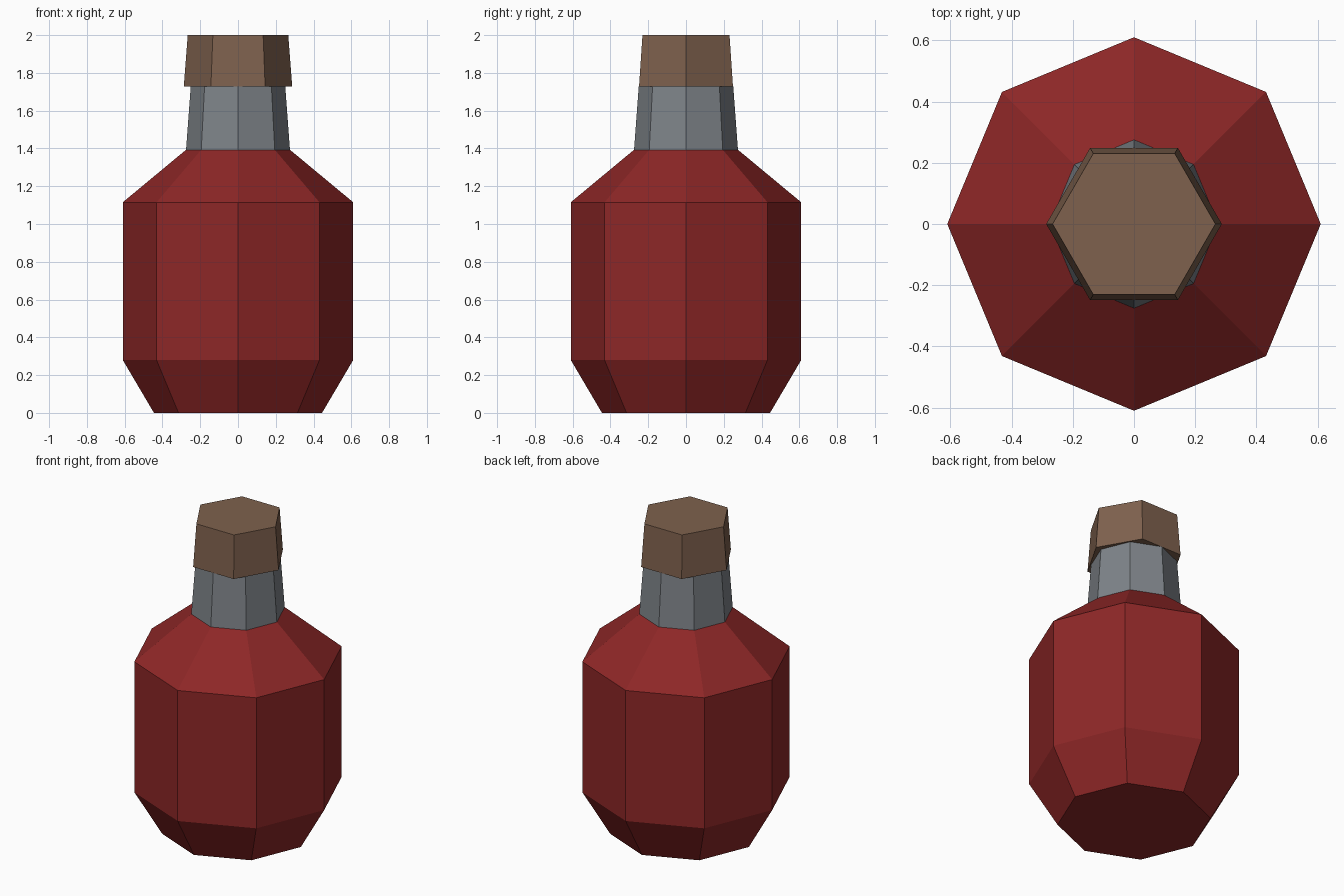
import bpy, bmesh, math

cube = bpy.data.objects.get("Cube")
if cube:
    bpy.data.objects.remove(cube, do_unlink=True)


def material(name, rgb):
    m = bpy.data.materials.new(name)
    m.use_nodes = True
    m.diffuse_color = (*rgb, 1)
    m.node_tree.nodes["Principled BSDF"].inputs["Base Color"].default_value = (*rgb, 1)
    return m


def lathe(name, sides, profile, mat):
    """Closed faceted solid from (radius, height) rings, first corner on +x."""
    bm = bmesh.new()
    rings = []
    for r, z in profile:
        angles = [math.tau * i / sides for i in range(sides)]
        rings.append([bm.verts.new((r * math.cos(a), r * math.sin(a), z)) for a in angles])
    for low, high in zip(rings, rings[1:]):
        for i in range(sides):
            j = (i + 1) % sides
            bm.faces.new((low[i], low[j], high[j], high[i]))
    bm.faces.new(rings[0][::-1])
    bm.faces.new(rings[-1])
    mesh = bpy.data.meshes.new(name)
    bm.to_mesh(mesh)
    bm.free()
    mesh.materials.append(mat)
    obj = bpy.data.objects.new(name, mesh)
    bpy.context.collection.objects.link(obj)
    return obj


red = material("deep red", (0.27, 0.02, 0.02))
grey = material("glass grey", (0.21, 0.23, 0.25))
brown = material("cork brown", (0.21, 0.12, 0.075))

# Bottle body, neck and six-sided stopper
lathe("bottle_body", 8, [(0.445, 0), (0.61, 0.28), (0.61, 1.115), (0.275, 1.393)], red)
lathe("bottle_neck", 8, [(0.275, 1.393), (0.25, 1.73)], grey)
lathe("cork_stopper", 6, [(0.287, 1.728), (0.266, 2.0)], brown)
